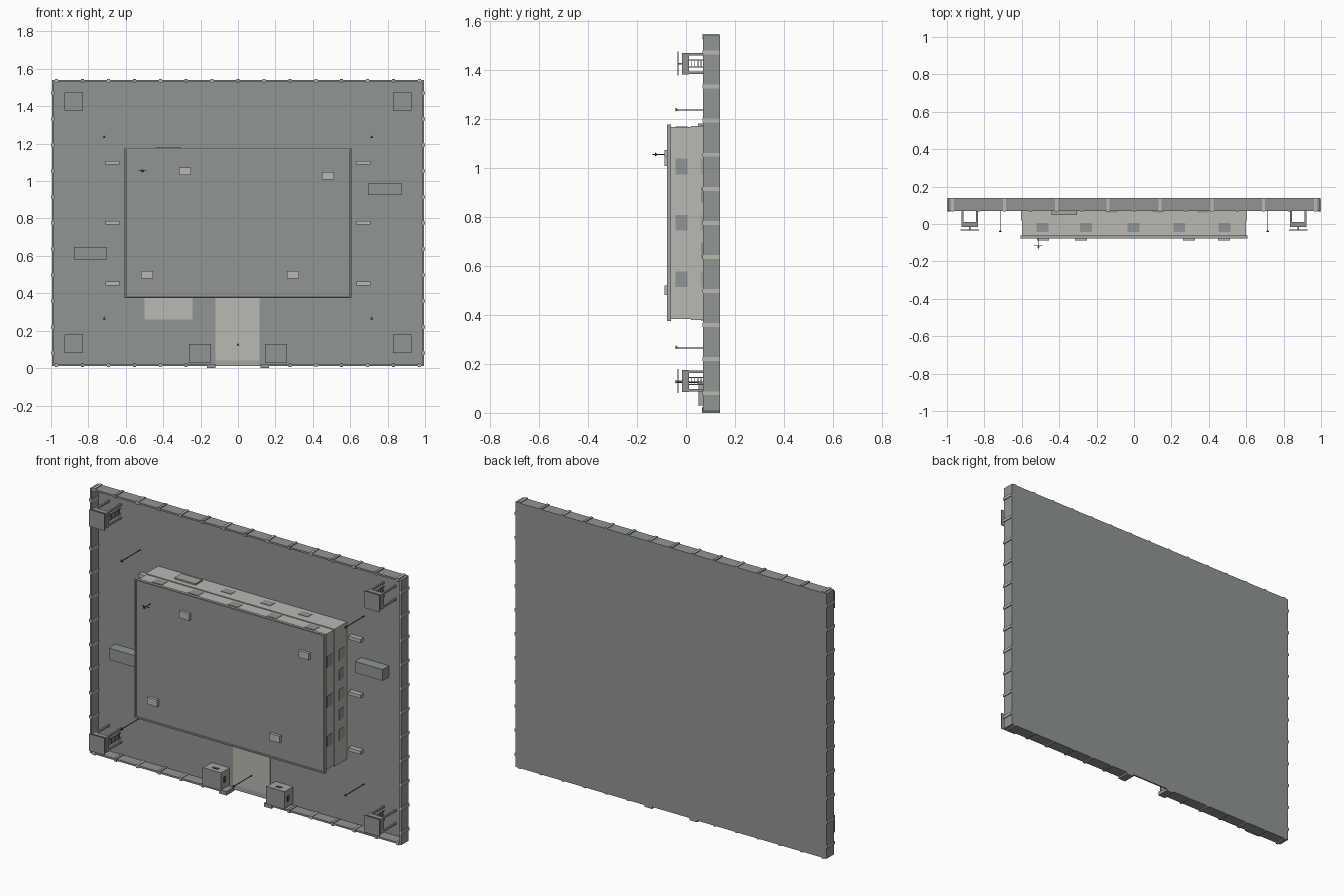
import bpy, bmesh, math
from mathutils import Matrix, Vector


def material(name, rgb):
    m = bpy.data.materials.new(name)
    m.diffuse_color = (*rgb, 1)
    return m


DARK = material("dark_concrete", (0.28, 0.305, 0.295))
LIGHT = material("light_concrete", (0.48, 0.49, 0.44))
MID = material("mid_concrete", (0.37, 0.38, 0.355))
METAL = material("dark_metal", (0.06, 0.065, 0.065))

GROUND = 0.132   # inner ground surface; the compound rises toward -y


def build(name, mat, boxes=(), cones=()):
    """One object from boxes (x0,x1,y0,y1,z0,z1) and cones (x,y0,y1,z,r0,r1,sides)."""
    bm = bmesh.new()
    for x0, x1, y0, y1, z0, z1 in boxes:
        m = Matrix.Translation(((x0 + x1) / 2, (y0 + y1) / 2, (z0 + z1) / 2))
        m = m @ Matrix.Diagonal((abs(x1 - x0), abs(y1 - y0), abs(z1 - z0), 1))
        bmesh.ops.create_cube(bm, size=1, matrix=m)
    for x, y0, y1, z, r0, r1, sides in cones:
        m = Matrix.Translation((x, (y0 + y1) / 2, z)) @ Matrix.Rotation(math.pi / 2, 4, 'X')
        bmesh.ops.create_cone(bm, cap_ends=True, segments=sides, radius1=r0,
                              radius2=r1, depth=y1 - y0, matrix=m)
    me = bpy.data.meshes.new(name)
    bm.to_mesh(me)
    bm.free()
    me.materials.append(mat)
    ob = bpy.data.objects.new(name, me)
    bpy.context.collection.objects.link(ob)
    return ob


def mirrored(boxes):
    return list(boxes) + [(-b[1], -b[0], *b[2:]) for b in boxes]


# Ground slab and perimeter wall with a gate gap
build("ground_slab", DARK, [(-0.993, 0.993, GROUND, 0.138, 0.012, 1.538)])
T = 0.01
walls = mirrored([(0.994 - T, 0.994, 0.07, 0.138, 0.01, 1.54),
                  (0.12, 0.994, 0.07, 0.138, 0.01, 0.01 + T)])
walls.append((-0.994, 0.994, 0.07, 0.138, 1.54 - T, 1.54))
build("perimeter_wall", DARK, walls)

# Wall buttresses at regular spacing, wrapping over the wall top
W = 0.008
light_b, dark_b = [], []
for i in range(11):
    z = 0.08 + i * 0.139
    light_b += mirrored([(0.98, 1.0, 0.068, 0.137, z - W, z + W)])
for i in range(15):
    x = -0.97 + i * 0.1386
    group = light_b if i % 2 == 0 else dark_b
    group.append((x - W, x + W, 0.068, 0.137, 1.526, 1.545))
    if abs(x) > 0.17:
        group.append((x - W, x + W, 0.068, 0.137, 0.005, 0.024))
build("light_buttresses", LIGHT, light_b)
build("dark_buttresses", DARK, dark_b)

# Gate posts, road and parking pad
build("gate_posts", DARK, mirrored([(0.12, 0.167, 0.066, 0.138, 0.0, 0.022)]))
build("road", LIGHT, [(-0.12, 0.116, GROUND - 0.004, GROUND, 0.04, 0.385)])
build("road_threshold", MID, [(-0.12, 0.116, GROUND - 0.003, GROUND, 0.012, 0.04)])
build("parking_pad", LIGHT, [(-0.5, -0.243, GROUND - 0.004, GROUND, 0.26, 0.385)])

# Gate bunkers with viewing slots
bunk = (0.146, 0.26, 0.056, GROUND, 0.03, 0.128)
build("gate_bunkers", MID, mirrored([bunk]))
build("bunker_roofs", DARK, mirrored([(0.144, 0.262, 0.05, 0.056, 0.028, 0.13)]))
build("bunker_slots", METAL, mirrored([
    (0.185, 0.22, 0.078, 0.095, 0.127, 0.13),
    (0.258, 0.262, 0.078, 0.095, 0.06, 0.095),
    (0.144, 0.148, 0.078, 0.095, 0.06, 0.095)]))

# Main building: two storeys, roof and parapet
build("lower_storey", LIGHT, [(-0.603, 0.603, 0.02, GROUND, 0.379, 1.171)])
build("upper_storey", LIGHT, [(-0.598, 0.598, -0.066, 0.02, 0.384, 1.166)])
build("main_roof", DARK, [(-0.6, 0.6, -0.071, -0.062, 0.382, 1.168)])
P = 0.007
rim = mirrored([(0.608 - P, 0.608, -0.078, -0.062, 0.374, 1.176)])
rim += [(-0.601, 0.601, -0.078, -0.062, a, a + P) for a in (0.374, 1.176 - P)]
build("roof_parapet", MID, rim)

# Windows on all four sides of the building
win_x = (-0.488, -0.257, -0.003, 0.242, 0.485)
win_z = (1.005, 0.775, 0.545)
H = 0.032
upper = []
for x in win_x:
    upper += [(x - H, x + H, -0.042, 0.006, a, a + 0.004) for a in (0.382, 1.164)]
for z in win_z:
    upper += mirrored([(0.596, 0.6, -0.042, 0.006, z - H, z + H)])
build("upper_windows", DARK, upper)
lower = []
for x in (-0.12, 0.13, 0.37):
    lower += [(x - H, x + H, 0.062, 0.105, a, a + 0.004) for a in (0.377, 1.169)]
for z in (0.89, 0.66):
    lower += mirrored([(0.601, 0.605, 0.062, 0.105, z - H, z + H)])
build("lower_windows", DARK, lower)
build("side_panels", MID, mirrored([(0.601, 0.605, 0.06, 0.11, z - H, z + H) for z in win_z]))
build("rear_canopy", MID, [(-0.44, -0.305, 0.048, 0.11, 1.165, 1.18)])

# Rooftop vents
vents = ((-0.283, 1.052), (0.48, 1.028), (-0.487, 0.5), (0.295, 0.5))
build("roof_vents", LIGHT, [(x - 0.032, x + 0.032, -0.087, -0.07, z - 0.02, z + 0.02)
                            for x, z in vents])

# Roof antenna with cross arm
build("roof_antenna", METAL,
      [(-0.535, -0.488, -0.114, -0.111, 1.053, 1.056)],
      [(-0.511, -0.137, -0.07, 1.054, 0.002, 0.002, 6),
       (-0.511, -0.126, -0.118, 1.054, 0.002, 0.009, 6)])

# Lamp poles around the yard
poles = []
for x, z in ((0.715, 1.235), (-0.715, 1.235), (0.715, 0.265), (-0.715, 0.265), (0, 0.125)):
    poles += [(x, -0.043, GROUND, z, 0.0025, 0.0025, 6),
              (x, -0.043, -0.034, z, 0.004, 0.01, 3)]
build("lamp_poles", METAL, cones=poles)

# Corner watchtowers: legs, cabin, roof plate and ladder
legs, cabins, roofs, ladders = [], [], [], []
for cz in (1.425, 0.13):
    for s in (-1, 1):
        cx = s * 0.878
        for dx in (-0.038, 0.038):
            for dz in (-0.038, 0.038):
                legs.append((cx + dx - 0.005, cx + dx + 0.005, 0.01, GROUND,
                             cz + dz - 0.005, cz + dz + 0.005))
        cabins.append((cx - 0.045, cx + 0.045, -0.016, 0.012, cz - 0.044, cz + 0.044))
        roofs += [(cx - 0.049, cx + 0.049, -0.034, -0.03, cz - 0.049, cz + 0.049),
                  (cx - 0.003, cx + 0.003, -0.03, -0.016, cz - 0.003, cz + 0.003)]
        lx = cx - s * 0.036
        for dz in (-0.015, 0.015):
            ladders.append((lx - 0.002, lx + 0.002, 0.012, GROUND,
                            cz + dz - 0.002, cz + dz + 0.002))
        for k in range(9):
            y = 0.022 + k * 0.0125
            ladders.append((lx - 0.0015, lx + 0.0015, y, y + 0.003, cz - 0.015, cz + 0.015))
build("tower_legs", DARK, legs)
build("tower_cabins", DARK, cabins)
build("tower_roofs", DARK, roofs)
build("tower_ladders", DARK, ladders)

# Storage sheds and low barriers in the yard
build("storage_sheds", DARK, [(0.695, 0.873, 0.073, GROUND, 0.925, 0.99),
                              (-0.876, -0.7, 0.073, GROUND, 0.58, 0.647)])
build("yard_barriers", LIGHT, mirrored([(0.633, 0.708, 0.105, GROUND, z - 0.01, z + 0.01)
                                        for z in (1.098, 0.777, 0.453)]))
